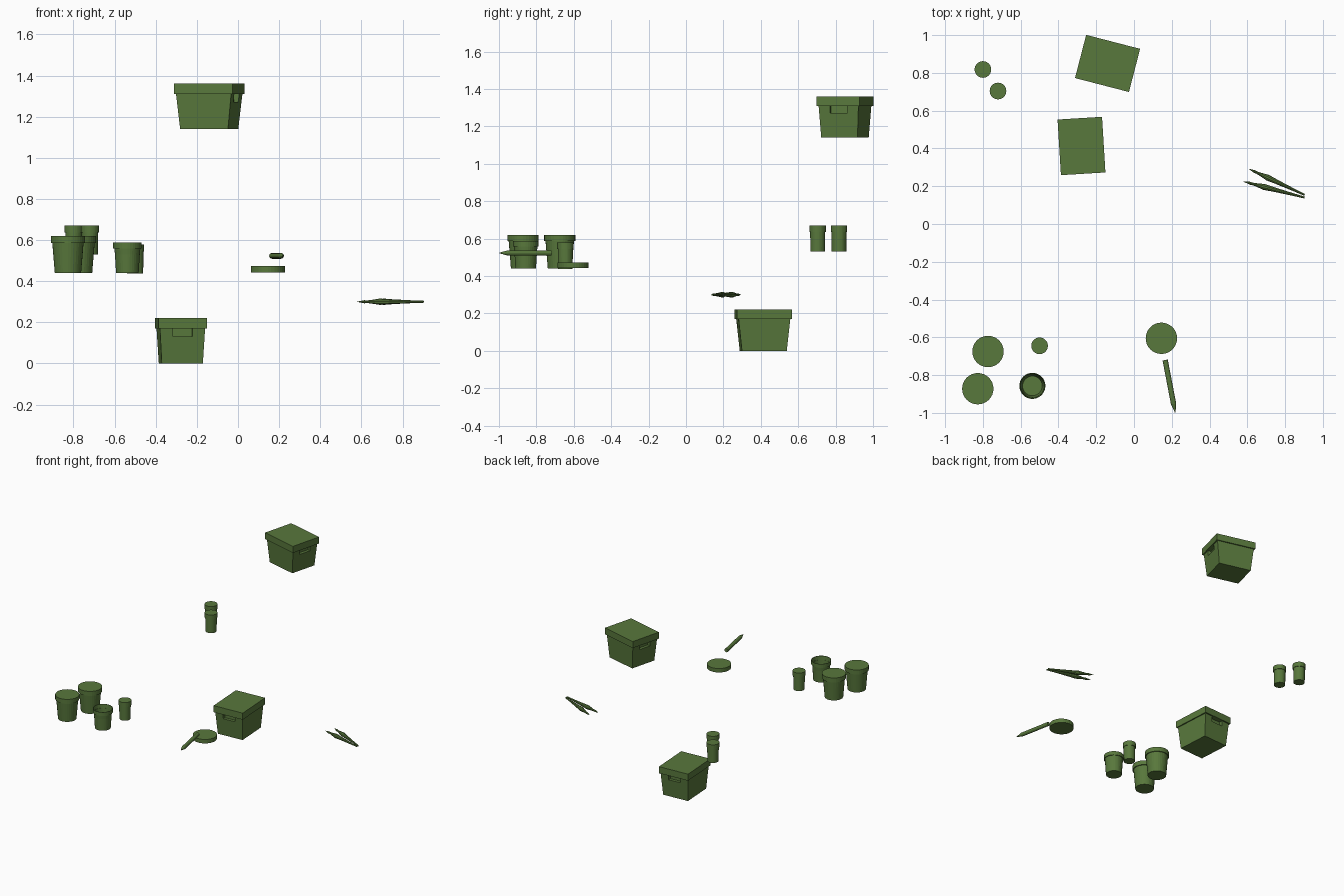
import bpy, bmesh
from math import sin, cos, pi, radians
from mathutils import Vector

if "Cube" in bpy.data.objects:
    bpy.data.objects.remove(bpy.data.objects["Cube"])

green = bpy.data.materials.new("green")
green.diffuse_color = (0.098, 0.188, 0.045, 1)
green.use_nodes = True
green.node_tree.nodes["Principled BSDF"].inputs["Base Color"].default_value = green.diffuse_color


def loft(name, rings, mat=green):
    """Skin a list of vertex rings and cap both ends."""
    bm = bmesh.new()
    loops = [[bm.verts.new(p) for p in ring] for ring in rings]
    n = len(loops[0])
    for a, b in zip(loops, loops[1:]):
        for i in range(n):
            j = (i + 1) % n
            bm.faces.new((a[i], a[j], b[j], b[i]))
    bm.faces.new(loops[0][::-1])
    bm.faces.new(loops[-1])
    bmesh.ops.recalc_face_normals(bm, faces=bm.faces)
    me = bpy.data.meshes.new(name)
    bm.to_mesh(me)
    bm.free()
    ob = bpy.data.objects.new(name, me)
    bpy.context.collection.objects.link(ob)
    me.materials.append(mat)
    return ob


def lathe(name, profile, sides=32):
    """Round part from (radius, height) pairs."""
    return loft(name, [[(r * cos(2 * pi * i / sides), r * sin(2 * pi * i / sides), z)
                        for i in range(sides)] for r, z in profile])


def rect(w, l, z, y=0):
    return [(sx * w / 2, y + sy * l / 2, z) for sx, sy in ((-1, -1), (1, -1), (1, 1), (-1, 1))]


def storage_box(name, loc, angle):
    # tapered body with a hand hold cut into each short end
    body = loft(name + "_body", [rect(0.20, 0.24, 0), rect(0.22, 0.277, 0.172)])
    for s in (-1, 1):
        cutter = loft("cutter", [rect(0.095, 0.05, 0.132, s * 0.137), rect(0.095, 0.05, 0.2, s * 0.137)])
        mod = body.modifiers.new("hand_hold", 'BOOLEAN')
        mod.operation = 'DIFFERENCE'
        mod.solver = 'EXACT'
        mod.object = cutter
        bpy.context.view_layer.objects.active = body
        bpy.ops.object.modifier_apply(modifier=mod.name)
        bpy.data.objects.remove(cutter)
    # overhanging lid
    lid = loft(name + "_lid", [rect(0.236, 0.295, 0.17), rect(0.236, 0.295, 0.22)])
    for ob in (body, lid):
        ob.location = loc
        ob.rotation_euler.z = radians(angle)


def rod(name, start, end, profile, sides):
    """Long part along start-end from (radius, fraction) pairs."""
    a, b = Vector(start), Vector(end)
    ob = lathe(name, [(r, t * (b - a).length) for r, t in profile], sides)
    ob.location = a
    ob.rotation_mode = 'QUATERNION'
    ob.rotation_quaternion = (b - a).to_track_quat('Z', 'Y')


# storage boxes
storage_box("low_box", (-0.278, 0.413, 0), 3.5)
storage_box("high_box", (-0.14, 0.85, 1.14), 75.5)

# small jars
jar = [(0.039, 0), (0.040, 0.106), (0.044, 0.106), (0.044, 0.14)]
for i, loc in enumerate([(-0.80, 0.818, 0.53), (-0.72, 0.704, 0.53), (-0.50, -0.645, 0.438)]):
    lathe(f"small_jar_{i}", jar).location = loc

# large lidded tubs
tub = [(0.064, 0), (0.076, 0.146), (0.083, 0.146), (0.083, 0.18)]
for i, loc in enumerate([(-0.773, -0.675, 0.44), (-0.827, -0.872, 0.44)]):
    lathe(f"large_tub_{i}", tub).location = loc

# open tub with a rolled rim
lathe("open_tub", [(0.055, 0), (0.062, 0.118), (0.069, 0.118), (0.069, 0.147),
                   (0.066, 0.147), (0.052, 0.006)]).location = (-0.538, -0.857, 0.44)

# loose lid
lathe("loose_lid", [(0.083, 0), (0.083, 0.03)]).location = (0.145, -0.605, 0.443)

# pencil
rod("pencil", (0.165, -0.72, 0.523), (0.218, -0.997, 0.523),
    [(0.014, 0), (0.014, 0.84), (0.002, 1)], 12)

# pair of brushes
brush = [(0.001, 0), (0.008, 0.11), (0.0065, 0.14), (0.0085, 0.2), (0.016, 0.34),
         (0.012, 0.5), (0.007, 0.82), (0.005, 1)]
rod("brush_1", (0.58, 0.225, 0.30), (0.903, 0.14, 0.30), brush, 10)
rod("brush_2", (0.608, 0.292, 0.30), (0.903, 0.154, 0.30), brush, 10)
